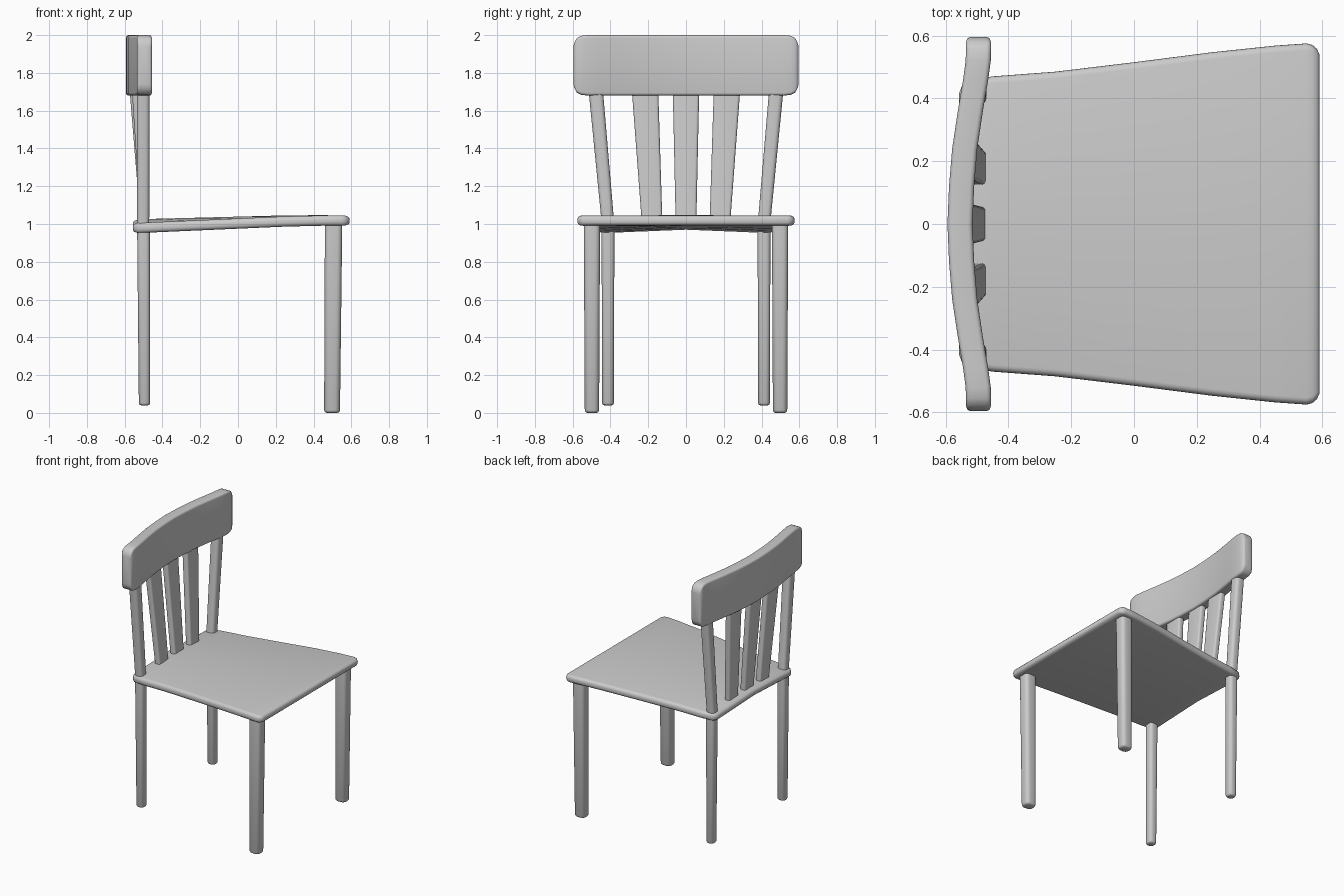
import bpy, bmesh, math

if "Cube" in bpy.data.objects:
    bpy.data.objects.remove(bpy.data.objects["Cube"])

# which two axes hold the cross-section, for a loft running along each axis
CROSS = {'x': (1, 2), 'y': (0, 2), 'z': (0, 1)}


def rounded_rect(a, b, r, n=4):
    """Rounded rectangle, half sizes a and b, with midpoints on the long sides."""
    r = min(r, a * 0.98, b * 0.98)
    pts = []
    for q, (sx, sy) in enumerate([(1, 1), (-1, 1), (-1, -1), (1, -1)]):
        for i in range(n + 1):
            t = math.pi / 2 * (q + i / n)
            pts.append((sx * (a - r) + r * math.cos(t), sy * (b - r) + r * math.sin(t)))
        if q == 0:
            pts.append((0, b))
        elif q == 2:
            pts.append((0, -b))
    return pts


def loft(name, axis, stations, r, lift=None):
    """Skin rounded sections; station = (centre, half size a, half size b)."""
    i, j = CROSS[axis]
    bm = bmesh.new()
    rings = []
    for centre, a, b in stations:
        ring = []
        for u, v in rounded_rect(a, b, r):
            p = list(centre)
            p[i] += u
            p[j] += v
            if lift:
                p[2] += lift(*p)
            ring.append(bm.verts.new(p))
        rings.append(ring)
    for lo, hi in zip(rings, rings[1:]):
        for k in range(len(lo)):
            m = (k + 1) % len(lo)
            bm.faces.new((lo[k], lo[m], hi[m], hi[k]))
    bm.faces.new(rings[0])
    bm.faces.new(rings[-1])
    bmesh.ops.recalc_face_normals(bm, faces=bm.faces)
    mesh = bpy.data.meshes.new(name)
    bm.to_mesh(mesh)
    bm.free()
    obj = bpy.data.objects.new(name, mesh)
    bpy.context.collection.objects.link(obj)
    bpy.context.view_layer.objects.active = obj
    obj.select_set(True)
    bpy.ops.object.shade_smooth_by_angle(angle=math.radians(45))
    obj.select_set(False)
    return obj


def bar(name, foot, foot_size, top, top_size, r, round_foot=0.0):
    """Tapered upright bar, optionally with a rounded foot."""
    stations = []
    if round_foot:
        x, y, z = foot
        for dz, cut in ((0, 1), (0.3, 0.3), (1, 0)):
            stations.append(((x, y, z + dz * round_foot),
                             foot_size[0] - cut * round_foot, foot_size[1] - cut * round_foot))
    else:
        stations.append((foot, *foot_size))
    stations.append((top, *top_size))
    return loft(name, 'z', stations, r)


# seat: flares and rises to the front, with a slight crown at the back
def seat_lift(x, y, z):
    return 0.018 * max(0, 1 - abs(y) / 0.44) * max(0, min(1, (0.55 - x) / 1.0))


seat_outline = [(-0.557, 0.415, 0.012), (-0.549, 0.437, 0.021), (-0.53, 0.455, 0.027),
                (-0.45, 0.47, 0.027), (-0.25, 0.485, 0.027), (0, 0.515, 0.027),
                (0.25, 0.547, 0.027), (0.45, 0.568, 0.027), (0.55, 0.575, 0.027),
                (0.568, 0.57, 0.026), (0.583, 0.557, 0.021), (0.59, 0.54, 0.013)]
loft('seat', 'x', [((x, 0, min(1.018, 0.978 + 0.044 * (x + 0.55))), w, h)
                   for x, w, h in seat_outline], 0.022, seat_lift)

# legs and back posts
for side, s in (('left', -1), ('right', 1)):
    bar(f'front_leg_{side}', (0.498, s * 0.498, 0), (0.042, 0.038),
        (0.506, s * 0.498, 1.0), (0.046, 0.043), 0.026, 0.014)
    bar(f'rear_leg_{side}', (-0.495, s * 0.413, 0.04), (0.030, 0.031),
        (-0.5, s * 0.413, 0.98), (0.034, 0.034), 0.022, 0.012)
    bar(f'back_post_{side}', (-0.502, s * 0.411, 0.98), (0.032, 0.033),
        (-0.502, s * 0.478, 1.71), (0.034, 0.038), 0.022)

# three flaring slats
for k, name in ((-1, 'left'), (0, 'middle'), (1, 'right')):
    bar(f'slat_{name}', (-0.492, k * 0.178, 0.98), (0.022, 0.054),
        (-0.552 + 0.012 * abs(k), k * 0.217, 1.71), (0.022, 0.07), 0.014)

# top rail: bowed backwards, rounded at both ends
half_rail = [(0, -0.554, 0.04, 0.16), (0.12, -0.549, 0.04, 0.16), (0.24, -0.539, 0.04, 0.16),
             (0.36, -0.521, 0.04, 0.16), (0.46, -0.504, 0.04, 0.16), (0.52, -0.496, 0.04, 0.16),
             (0.555, -0.495, 0.04, 0.156), (0.578, -0.495, 0.04, 0.144),
             (0.59, -0.495, 0.036, 0.122), (0.595, -0.495, 0.028, 0.105)]
rail = [(-y, x, a, b) for y, x, a, b in half_rail[:0:-1]] + half_rail
loft('top_rail', 'y', [((x, y, 1.84), a, b) for y, x, a, b in rail], 0.015)
